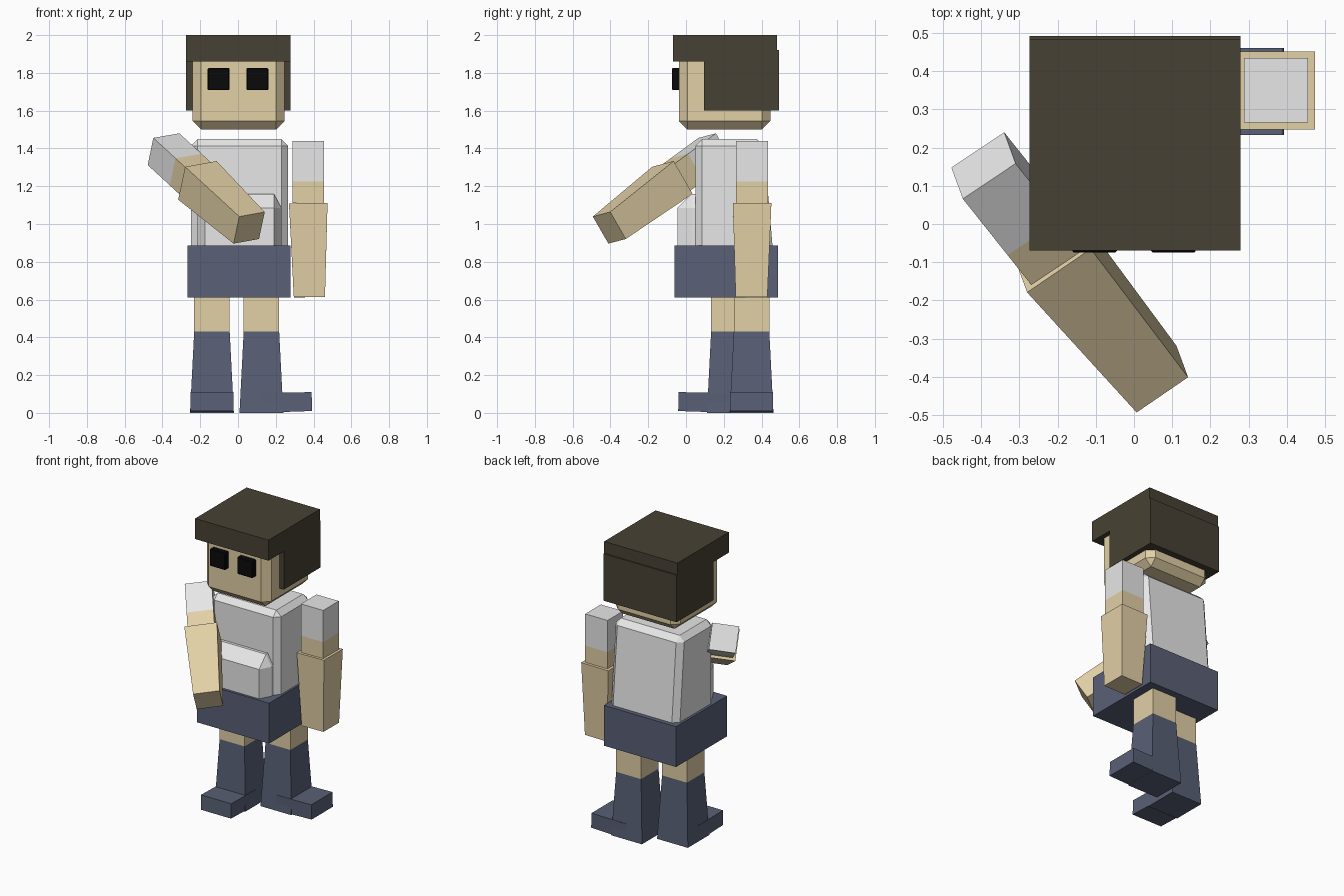
import bpy
import bmesh
from mathutils import Vector

old = bpy.data.objects.get("Cube")
if old:
    bpy.data.objects.remove(old, do_unlink=True)


def material(name, rgb):
    mat = bpy.data.materials.new(name)
    mat.use_nodes = True
    mat.diffuse_color = (*rgb, 1)
    shader = next(n for n in mat.node_tree.nodes if n.type == 'BSDF_PRINCIPLED')
    shader.inputs["Base Color"].default_value = (*rgb, 1)
    shader.inputs["Roughness"].default_value = 0.9
    return mat


SKIN = material("skin", (0.76, 0.63, 0.38))
SHIRT = material("white_shirt", (0.8, 0.8, 0.8))
NAVY = material("navy_cloth", (0.10, 0.117, 0.18))
HAIR = material("brown_hair", (0.064, 0.053, 0.033))
BLACK = material("black_eye", (0.003, 0.003, 0.003))


def finish(name, bm, mat):
    bmesh.ops.recalc_face_normals(bm, faces=bm.faces)
    mesh = bpy.data.meshes.new(name)
    bm.to_mesh(mesh)
    bm.free()
    mesh.materials.append(mat)
    obj = bpy.data.objects.new(name, mesh)
    bpy.context.collection.objects.link(obj)
    return obj


def corners(xs, ys, zs):
    return [Vector((x, y, z)) for x in xs for y in ys for z in zs]


def hull(name, points, mat, chamfer=0.0):
    """Convex solid around the points, with an optional flat chamfer."""
    bm = bmesh.new()
    for p in points:
        bm.verts.new(p)
    bmesh.ops.convex_hull(bm, input=bm.verts[:])
    bmesh.ops.dissolve_limit(bm, angle_limit=0.01, verts=bm.verts[:], edges=bm.edges[:])
    if chamfer:
        bmesh.ops.bevel(bm, geom=bm.edges[:], offset=chamfer, segments=1,
                        affect='EDGES', clamp_overlap=True)
    return finish(name, bm, mat)


def box(name, xs, ys, zs, mat, chamfer=0.0):
    return hull(name, corners(xs, ys, zs), mat, chamfer)


def limb(name, start, end, size0, size1, side, mat):
    """Tapered block from start to end; sizes are (along side, across)."""
    start, end, side = Vector(start), Vector(end), Vector(side)
    axis = (end - start).normalized()
    side = (side - axis * side.dot(axis)).normalized()
    across = axis.cross(side)
    points = [c + side * (i * s[0] / 2) + across * (j * s[1] / 2)
              for c, s in ((start, size0), (end, size1))
              for i in (-1, 1) for j in (-1, 1)]
    return hull(name, points, mat)


# Head and hair
box("head", (-0.24, 0.246), (-0.038, 0.447), (1.5, 1.95), SKIN, 0.045)
box("hair_cap", (-0.274, 0.279), (-0.07, 0.483), (1.86, 2.0), HAIR)
box("hair_back", (-0.274, 0.279), (0.095, 0.492), (1.6, 1.92), HAIR)

# Eyes
for label, x in (("right", -0.103), ("left", 0.103)):
    box(label + "_eye", (x - 0.058, x + 0.058), (-0.075, -0.03), (1.709, 1.825), BLACK, 0.004)

# Torso, leaning in at the upper back
torso = corners((-0.25, 0.265), (0.05, 0.465), (0.8, 1.45))
for p in torso:
    if p.y > 0.3 and p.z > 1:
        p.y = 0.41
hull("torso", torso, SHIRT, 0.036)

# Belly with chamfered top and sides
inner, outer = (-0.175, 0.19), (-0.215, 0.23)
hull("belly", corners(inner, (-0.045, 0.07), (0.8, 1.085))
     + corners(outer, (0.03, 0.07), (0.8, 1.085))
     + corners(inner, (0.03, 0.07), (0.8, 1.16)), SHIRT)

# Shorts
box("shorts", (-0.267, 0.278), (-0.062, 0.488), (0.61, 0.885), NAVY)

# Arms: shoulder, elbow, wrist and the sideways direction
ARMS = {
    "left": ((0.372, 0.35, 1.44), (0.372, 0.35, 1.11), (0.378, 0.347, 0.613), (1, 0, 0)),
    "right": ((-0.394, 0.153, 1.396), (-0.215, -0.072, 1.231),
              (0.059, -0.406, 0.98), (0.14, 0.095, 0.025)),
}
for label, (shoulder, elbow, wrist, side) in ARMS.items():
    upper = (0.168, 0.168)
    cuff = Vector(shoulder).lerp(Vector(elbow), 0.655)
    limb(label + "_sleeve", shoulder, cuff, upper, upper, side, SHIRT)
    limb(label + "_upper_arm", cuff, elbow, upper, upper, side, SKIN)
    limb(label + "_forearm", elbow, wrist, (0.204, 0.204), (0.165, 0.168), side, SKIN)

# Legs: centre of the leg and the direction the foot points
LEGS = {
    "left": (Vector((0.124, 0.347, 0)), Vector((1, 0, 0))),
    "right": (Vector((-0.138, 0.227, 0)), Vector((0, -1, 0))),
}
UP = Vector((0, 0, 1))
for label, (centre, forward) in LEGS.items():
    side = UP.cross(forward)
    narrow, wide = (0.188, 0.188), (0.232, 0.232)
    limb(label + "_leg", centre + UP * 0.65, centre + UP * 0.43, narrow, narrow, side, SKIN)
    limb(label + "_boot", centre + UP * 0.43, centre, narrow, wide, side, NAVY)
    limb(label + "_foot", centre + UP * 0.053, centre + forward * 0.267 + UP * 0.06,
         (0.226, 0.104), (0.228, 0.1), side, NAVY)
